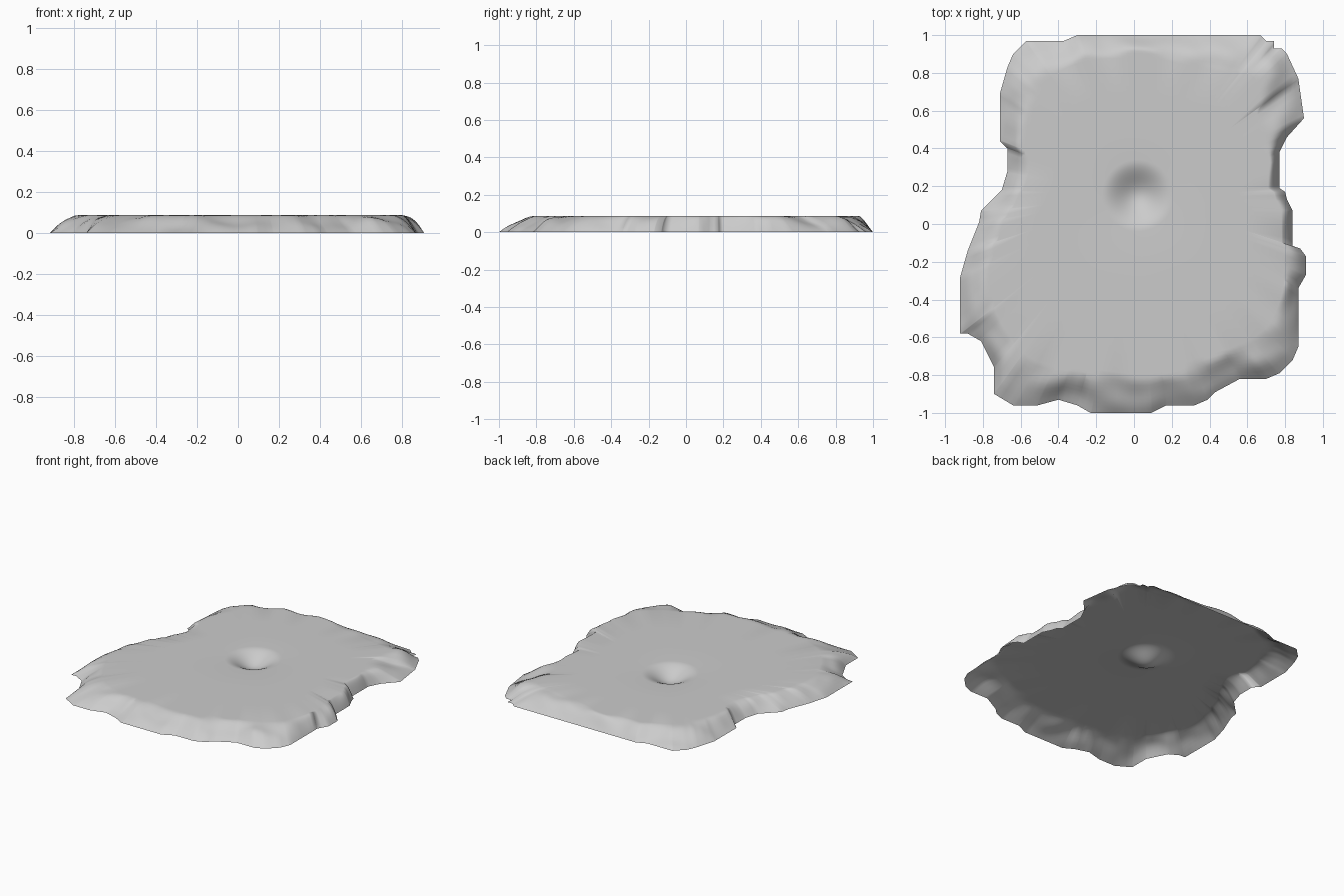
import bpy
import bmesh
import math
from mathutils import Vector, noise

old_cube = bpy.data.objects.get("Cube")
if old_cube:
    bpy.data.objects.remove(old_cube, do_unlink=True)

SCALE = 0.01
HEIGHT = 0.087
DENT_RADIUS = 0.19
DENT_DEPTH = 0.07
CENTRE = Vector((0.02, 0.15))

# Ragged foot of the slab, in hundredths, counter-clockwise from the right
FOOT = [
    (84, 7), (81, 13), (80, 17), (77, 19), (77, 38), (81, 46), (90, 56),
    (87, 77), (81, 90), (78, 93), (74, 93), (74, 97), (70, 97), (67, 100),
    (-30, 100), (-37, 97), (-57, 97), (-64, 90), (-67, 83), (-71, 69),
    (-71, 44), (-67, 40), (-67, 28), (-70, 18), (-81, 7), (-82, 1),
    (-88, -14), (-92, -28), (-92, -58), (-88, -58), (-81, -62), (-74, -76),
    (-74, -90), (-64, -96), (-51, -96), (-40, -93), (-30, -96), (-23, -100),
    (9, -100), (17, -96), (32, -96), (39, -93), (43, -89), (56, -82),
    (70, -82), (77, -79), (84, -72), (87, -65), (87, -34), (91, -27),
    (91, -17), (88, -13), (84, -12),
]

# Smoother border of the level top
TOP = [
    (77, 10), (70, 35), (64, 54), (68, 78), (40, 81), (10, 88), (-25, 87),
    (-48, 77), (-53, 50), (-56, 22), (-70, 0), (-78, -30), (-72, -50),
    (-56, -73), (-20, -77), (10, -80), (35, -70), (60, -63), (76, -50),
    (80, -20),
]


def points(outline):
    return [Vector(p) * SCALE for p in outline]


def reach(outline, direction):
    """Distance from the dent centre to an outline along a direction."""
    hits = []
    for i, b in enumerate(outline):
        start = outline[i - 1] - CENTRE
        edge = b - outline[i - 1]
        turn = direction.cross(edge)
        if abs(turn) < 1e-6:
            continue
        distance = start.cross(edge) / turn
        along = start.cross(direction) / turn
        if distance > 0 and -0.001 <= along <= 1.001:
            hits.append(distance)
    return max(hits)


def add_ring(bm, directions, radii, height):
    """One closed loop of vertices; height is a function of position."""
    ring = []
    for d, r in zip(directions, radii):
        p = CENTRE + d * r
        ring.append(bm.verts.new((p.x, p.y, height(p))))
    return ring


def bridge(bm, inner, outer):
    for i in range(len(inner)):
        bm.faces.new((inner[i - 1], outer[i - 1], outer[i], inner[i]))


foot, top = points(FOOT), points(TOP)

# Even directions plus one through every foot corner
angles = [math.tau * i / 180 - math.pi for i in range(180)]
angles += [math.atan2(*(p - CENTRE).yx) for p in foot]
angles.sort()
angles = [a for i, a in enumerate(angles) if i == 0 or a - angles[i - 1] > 0.0005]
directions = [Vector((math.cos(a), math.sin(a))) for a in angles]
foot_radii = [reach(foot, d) for d in directions]
top_raw = [reach(top, d) for d in directions]

# Soften the corners of the level top and keep it inside the foot
count = len(angles)
top_radii = []
for i in range(count):
    near = [top_raw[(i + k) % count] for k in range(-4, 5)]
    top_radii.append(min(sum(near) / len(near), foot_radii[i] - 0.06))

bm = bmesh.new()
rings = []

# Round dent in the middle
for step in range(1, 13):
    t = step / 12
    depth = DENT_DEPTH * (1 + math.cos(math.pi * t)) / 2
    rings.append(add_ring(bm, directions, [DENT_RADIUS * t] * count,
                          lambda p: HEIGHT - depth))

# Level top
for t in (0.33, 0.66, 1):
    radii = [DENT_RADIUS + (r - DENT_RADIUS) * t for r in top_radii]
    rings.append(add_ring(bm, directions, radii, lambda p: HEIGHT))

# Lumpy rounded slope down to the foot
for step in range(1, 11):
    t = step / 10
    radii = [a + (b - a) * t for a, b in zip(top_radii, foot_radii)]
    rise = math.cos(t * math.pi / 2)

    def slope(p):
        lump = noise.noise(Vector((p.x, p.y, 0)) * 6) * 0.03
        return min(HEIGHT, max(0, HEIGHT * rise + lump * math.sin(t * math.pi)))

    rings.append(add_ring(bm, directions, radii, slope))

for inner, outer in zip(rings, rings[1:]):
    bridge(bm, inner, outer)
bottom = bm.verts.new((CENTRE.x, CENTRE.y, HEIGHT - DENT_DEPTH))
for i in range(count):
    bm.faces.new((bottom, rings[0][i - 1], rings[0][i]))

mesh = bpy.data.meshes.new("ground_slab")
bm.to_mesh(mesh)
bm.free()
mesh.shade_smooth()
slab = bpy.data.objects.new("ground_slab", mesh)
bpy.context.collection.objects.link(slab)

# Plain grey stone
colour = (0.6, 0.6, 0.6, 1)
stone = bpy.data.materials.new("plain_grey")
stone.use_nodes = True
stone.diffuse_color = colour
stone.node_tree.nodes["Principled BSDF"].inputs["Base Color"].default_value = colour
mesh.materials.append(stone)
